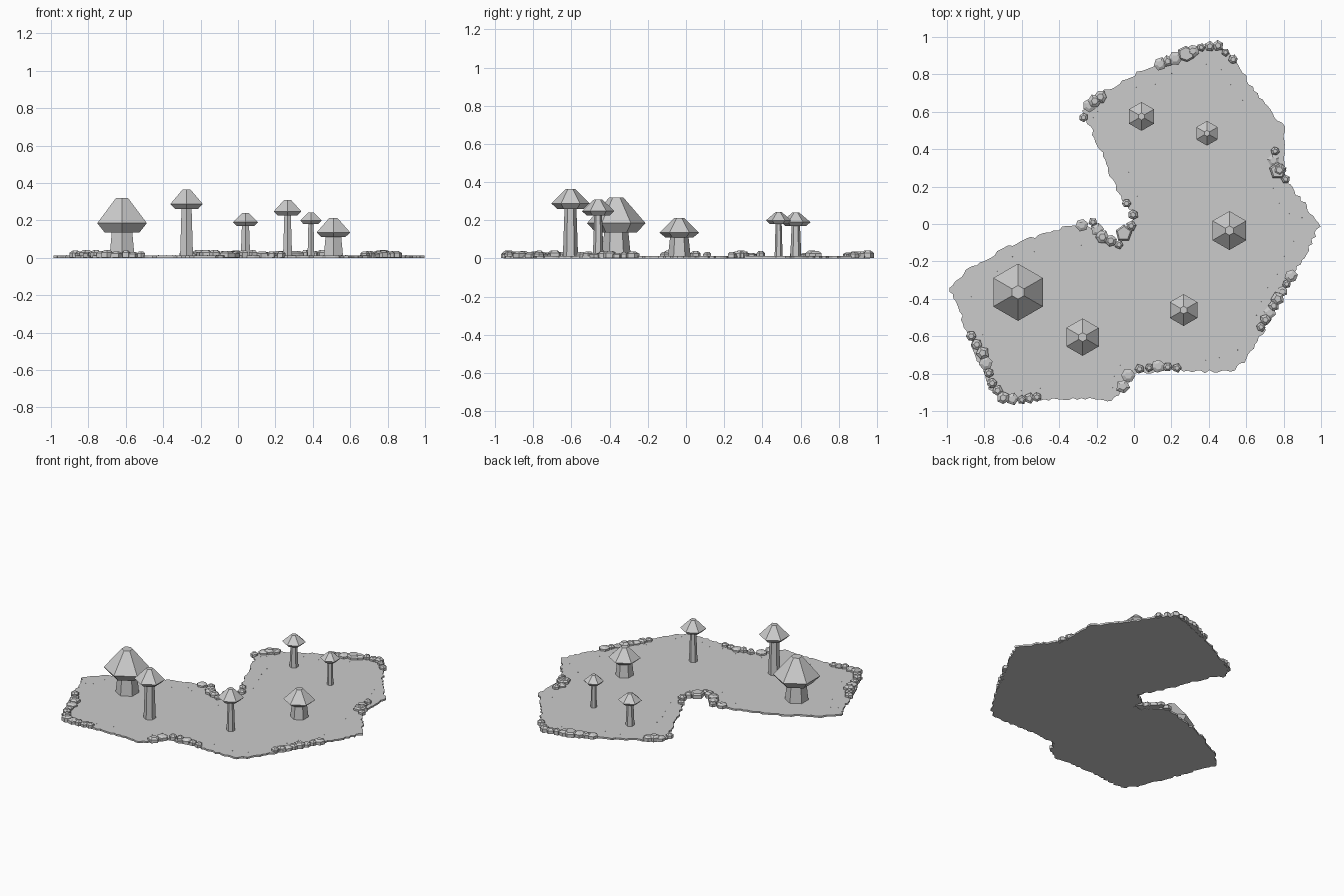
import bpy, bmesh, math, random
from mathutils import Vector

random.seed(4)
cube = bpy.data.objects.get("Cube")
if cube:
    bpy.data.objects.remove(cube, do_unlink=True)

# One plain stone grey for everything
grey = bpy.data.materials.new("plain_grey")
grey.use_nodes = True
COLOUR = (0.6, 0.6, 0.6, 1)
grey.diffuse_color = COLOUR
grey.node_tree.nodes["Principled BSDF"].inputs["Base Color"].default_value = COLOUR


def finish(bm, name):
    """Turn a bmesh into a flat shaded, grey object."""
    bmesh.ops.recalc_face_normals(bm, faces=bm.faces[:])
    mesh = bpy.data.meshes.new(name)
    bm.to_mesh(mesh)
    bm.free()
    mesh.materials.append(grey)
    obj = bpy.data.objects.new(name, mesh)
    bpy.context.collection.objects.link(obj)
    return obj


def add_turned(bm, centre, profile, sides=6, turn=math.pi / 2, wobble=0):
    """Add a closed faceted solid from (radius, height) rings."""
    scale = [1 + random.uniform(-wobble, wobble) for _ in range(sides)]
    rings = []
    for radius, z in profile:
        ring = []
        for i in range(sides):
            a = turn + math.tau * i / sides
            r = radius * scale[i]
            ring.append(bm.verts.new((centre[0] + r * math.cos(a),
                                      centre[1] + r * math.sin(a), z)))
        rings.append(ring)
    for low, high in zip(rings, rings[1:]):
        for i in range(sides):
            j = (i + 1) % sides
            bm.faces.new((low[i], low[j], high[j], high[i]))
    bm.faces.new(rings[0][::-1])
    bm.faces.new(rings[-1])


def walk(points, step):
    """Yield evenly spaced points and directions along a polyline."""
    for a, b in zip(points, points[1:]):
        a, b = Vector(a), Vector(b)
        count = max(1, round((b - a).length / step))
        for i in range(count):
            yield a.lerp(b, i / count), (b - a).normalized()


# Ground: thin slab with a ragged rim, listed clockwise from the left tip
TOP = 0.012
outline = [
    (-.99, -.34), (-.94, -.29), (-.88, -.24), (-.67, -.12), (-.45, -.04), (-.29, 0),
    (-.21, -.04), (-.15, -.1), (-.09, -.11), (-.03, -.06), (0, .05), (-.05, .11),
    (-.12, .24), (-.18, .4), (-.27, .6), (-.23, .67), (-.12, .73), (.08, .84),
    (.27, .91), (.44, .97), (.55, .87), (.64, .71), (.8, .52), (.8, .4),
    (.8, .24), (.91, .11), (.99, -.01), (.93, -.14), (.83, -.3), (.72, -.53),
    (.6, -.72), (.54, -.78), (.38, -.79), (.22, -.78), (0, -.8), (-.05, -.88),
    (-.12, -.94), (-.26, -.93), (-.5, -.94), (-.7, -.95), (-.77, -.88),
    (-.84, -.71), (-.91, -.53), (-.94, -.43)]
loop = outline + outline[:1]

bm = bmesh.new()
rim = []
for p, d in walk(loop, 0.022):
    out = Vector((-d.y, d.x))
    p = p + out * random.uniform(-0.008, 0.01)
    rim.append(bm.verts.new((p.x, p.y, 0)))
base = bm.faces.new(rim)
lift = bmesh.ops.extrude_face_region(bm, geom=[base], use_keep_orig=True)
for v in lift["geom"]:
    if isinstance(v, bmesh.types.BMVert):
        v.co.z = TOP
ground = finish(bm, "ground_slab")

# Mushrooms: x, y, cap radius, cap base, cap rim, cap top, stem foot, stem neck
mushrooms = [
    (-.62, -.365, .153, .135, .185, .32, .077, .063),
    (-.275, -.605, .1, .26, .288, .365, .04, .031),
    (.04, .575, .077, .17, .19, .24, .029, .022),
    (.265, -.46, .085, .225, .248, .31, .028, .02),
    (.39, .485, .066, .18, .2, .243, .021, .016),
    (.51, -.035, .104, .11, .135, .213, .06, .048)]
for n, (x, y, r, low, mid, high, foot, neck) in enumerate(mushrooms, 1):
    bm = bmesh.new()
    add_turned(bm, (x, y), [(foot, TOP / 2), (neck, low + 0.005)])
    finish(bm, f"mushroom_stem_{n}")
    bm = bmesh.new()
    add_turned(bm, (x, y), [(r * 0.7, low), (r, mid), (r * 0.24, high)])
    finish(bm, f"mushroom_cap_{n}")


# Border rocks: stubby stones strung along stretches of the rim
def add_rock(bm, p, r, height, shoulder):
    add_turned(bm, p, [(r, 0.002), (r, height * 0.7), (r * shoulder, height)],
               random.choice((5, 6)), random.uniform(0, math.tau), 0.08)


rock_runs = {
    "north": [(.14, .855), (.22, .885), (.36, .945), (.45, .955), (.53, .88)],
    "northwest": [(-.18, .68), (-.24, .635), (-.27, .57)],
    "east": [(.755, .39), (.745, .34), (.81, .24)],
    "cove_west": [(-.28, -.005), (-.22, .01), (-.17, -.07), (-.08, -.11)],
    "cove_east": [(-.015, -.01), (-.005, .05), (-.04, .11)],
    "southeast": [(.84, -.28), (.77, -.4), (.68, -.55)],
    "south": [(-.06, -.87), (-.03, -.81), (.03, -.775), (.13, -.76), (.23, -.77)],
    "southwest": [(-.87, -.6), (-.81, -.69), (-.76, -.85), (-.7, -.93),
                  (-.6, -.94), (-.52, -.925)]}
for name, run in rock_runs.items():
    bm = bmesh.new()
    for p, d in walk(run, 0.048):
        add_rock(bm, p, random.uniform(0.022, 0.038),
                 random.uniform(0.028, 0.042), 0.5)
    add_rock(bm, run[-1], 0.025, 0.034, 0.5)
    finish(bm, f"border_rocks_{name}")

# Broad boulders among the small rocks
bm = bmesh.new()
for p in [(.28, .91), (.77, .285), (-.055, -.05)]:
    add_rock(bm, p, 0.046, 0.036, 0.78)
finish(bm, "broad_boulders")

# Tiny pebbles scattered just inside the rim
bm = bmesh.new()
for p, d in walk(loop, 0.1):
    inward = Vector((d.y, -d.x))
    p = p + inward * random.uniform(0.05, 0.11)
    add_turned(bm, p, [(0.003, TOP - 0.002), (0.002, TOP + 0.002)], 4)
finish(bm, "pebbles")
